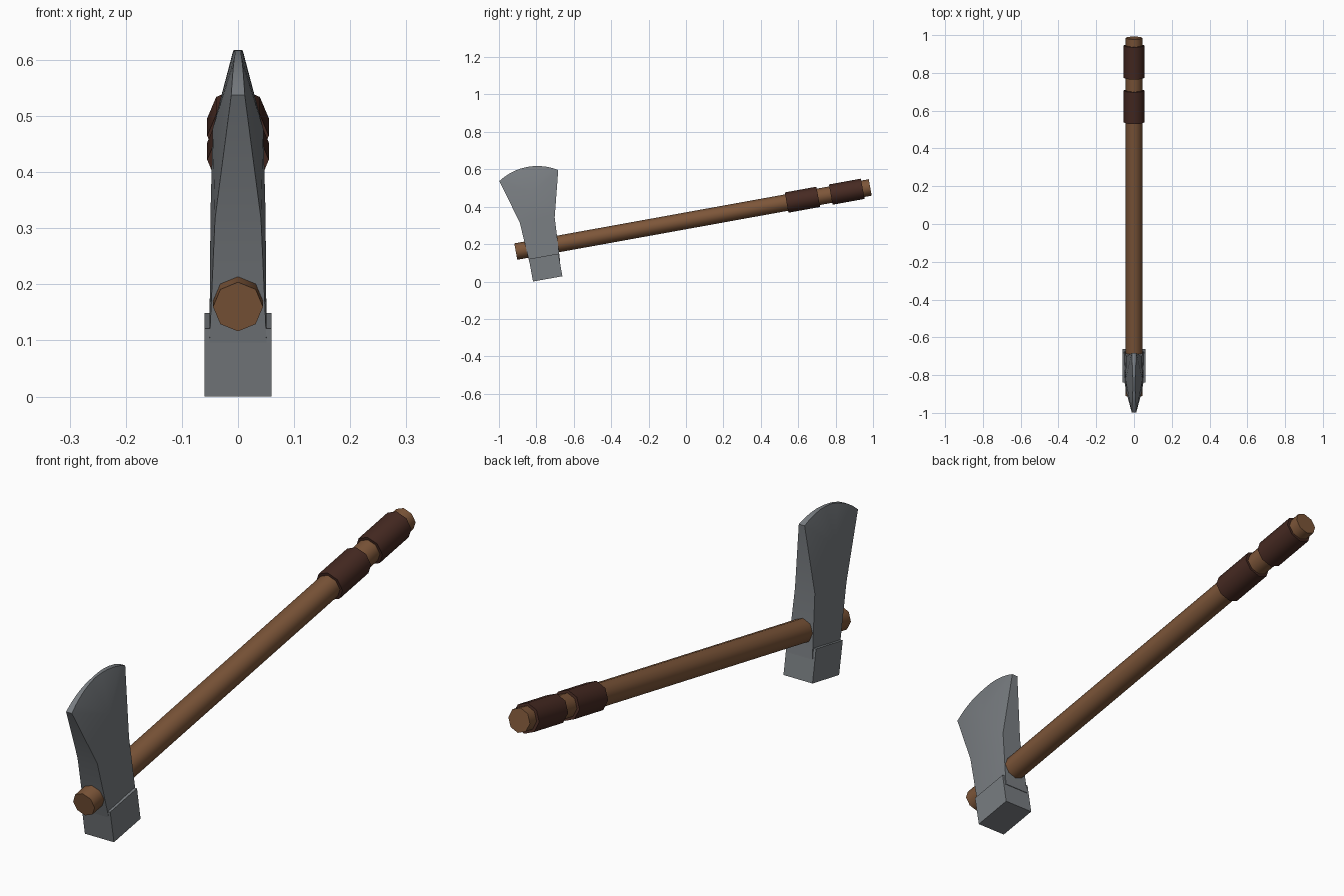
import bpy, bmesh, math
from mathutils import Vector

cube = bpy.data.objects.get("Cube")
if cube:
    bpy.data.objects.remove(cube, do_unlink=True)


def material(name, rgb):
    m = bpy.data.materials.new(name)
    m.use_nodes = True
    m.diffuse_color = (*rgb, 1)
    bsdf = m.node_tree.nodes["Principled BSDF"]
    bsdf.inputs["Base Color"].default_value = (*rgb, 1)
    bsdf.inputs["Roughness"].default_value = 0.7
    return m


WOOD = material("brown wood", (0.205, 0.093, 0.041))
LEATHER = material("dark leather", (0.062, 0.023, 0.016))
STEEL = material("grey steel", (0.19, 0.205, 0.22))


def finish(bm, name, mat, angle=None):
    bmesh.ops.recalc_face_normals(bm, faces=bm.faces)
    mesh = bpy.data.meshes.new(name)
    bm.to_mesh(mesh)
    bm.free()
    mesh.materials.append(mat)
    obj = bpy.data.objects.new(name, mesh)
    bpy.context.collection.objects.link(obj)
    if angle:
        bpy.ops.object.select_all(action='DESELECT')
        obj.select_set(True)
        bpy.context.view_layer.objects.active = obj
        bpy.ops.object.shade_smooth_by_angle(angle=math.radians(angle))
    return obj


# Handle axis, tilted up towards the back
HEAD_END = Vector((0, -0.91, 0.16))
GRIP_END = Vector((0, 0.985, 0.503))
AXIS = GRIP_END - HEAD_END


def rod(name, y0, y1, radius, mat):
    """Eight-sided rod lying on the handle axis between two y positions."""
    a, b = (HEAD_END + AXIS * ((y - HEAD_END.y) / AXIS.y) for y in (y0, y1))
    up = Vector((1, 0, 0)).cross(AXIS).normalized()
    bm = bmesh.new()
    rings = [[bm.verts.new(c + radius * Vector((math.cos(t), 0, 0)) + radius * math.sin(t) * up)
              for t in (k * math.pi / 4 for k in range(8))] for c in (a, b)]
    for k in range(8):
        j = (k + 1) % 8
        bm.faces.new((rings[0][k], rings[0][j], rings[1][j], rings[1][k]))
    for ring in rings:
        bm.faces.new(ring)
    return finish(bm, name, mat, 50)


rod("handle", HEAD_END.y, GRIP_END.y, 0.0445, WOOD)
rod("front_grip_wrap", 0.538, 0.707, 0.055, LEATHER)
rod("rear_grip_wrap", 0.774, 0.945, 0.055, LEATHER)

# Hammer-like poll: a tilted block at the bottom of the head
bm = bmesh.new()
outline = [(-0.818, 0), (-0.661, 0.028), (-0.682, 0.149), (-0.84, 0.121)]
sides = [[bm.verts.new((x, y, z)) for y, z in outline] for x in (-0.06, 0.06)]
for k in range(4):
    j = (k + 1) % 4
    bm.faces.new((sides[0][k], sides[0][j], sides[1][j], sides[1][k]))
for side in sides:
    bm.faces.new(side)
finish(bm, "head_poll", STEEL)

# Curved cutting edge between the two blade corners
toe, heel = Vector((-0.998, 0.537)), Vector((-0.683, 0.596))
chord = heel - toe
sag, half = 0.047, chord.length / 2
R = (half ** 2 + sag ** 2) / (2 * sag)
normal = Vector((-chord.y, chord.x)).normalized()
centre = (toe + heel) / 2 - normal * (R - sag)
sweep = math.asin(half / R)
STEPS = 10
edge = []
for k in range(STEPS + 1):
    t = 2 * k / STEPS - 1
    p = centre + R * (normal * math.cos(t * sweep) + chord.normalized() * math.sin(t * sweep))
    edge.append((0.005 + 0.007 * abs(t), p.x, p.y))

# Blade: rim of (half thickness, y, z) points, with bulging cheeks
rim = [(0.051, -0.834, 0.09), (0.041, -0.889, 0.316)] + edge \
    + [(0.041, -0.702, 0.343), (0.051, -0.673, 0.11)]
bm = bmesh.new()
rims = []
for s in (-1, 1):
    loop = [bm.verts.new((s * x, y, z)) for x, y, z in rim]
    base = bm.verts.new((s * 0.051, -0.754, 0.1))
    waist = bm.verts.new((s * 0.049, -0.795, 0.33))
    peak = bm.verts.new((s * 0.045, -0.822, 0.478))
    bm.faces.new((loop[0], loop[1], waist, base))
    bm.faces.new((base, waist, loop[-2], loop[-1]))
    bm.faces.new((loop[1], peak, waist))
    bm.faces.new((waist, peak, loop[-2]))
    for k in range(1, len(loop) - 2):
        bm.faces.new((loop[k], loop[k + 1], peak))
    rims.append(loop + [base])
for k in range(len(rim) - 1):
    bm.faces.new((rims[0][k], rims[0][k + 1], rims[1][k + 1], rims[1][k]))
# Underside, hidden inside the poll
bm.faces.new((rims[0][0], rims[0][-1], rims[0][-2], rims[1][-2], rims[1][-1], rims[1][0]))
finish(bm, "head_blade", STEEL, 30)
